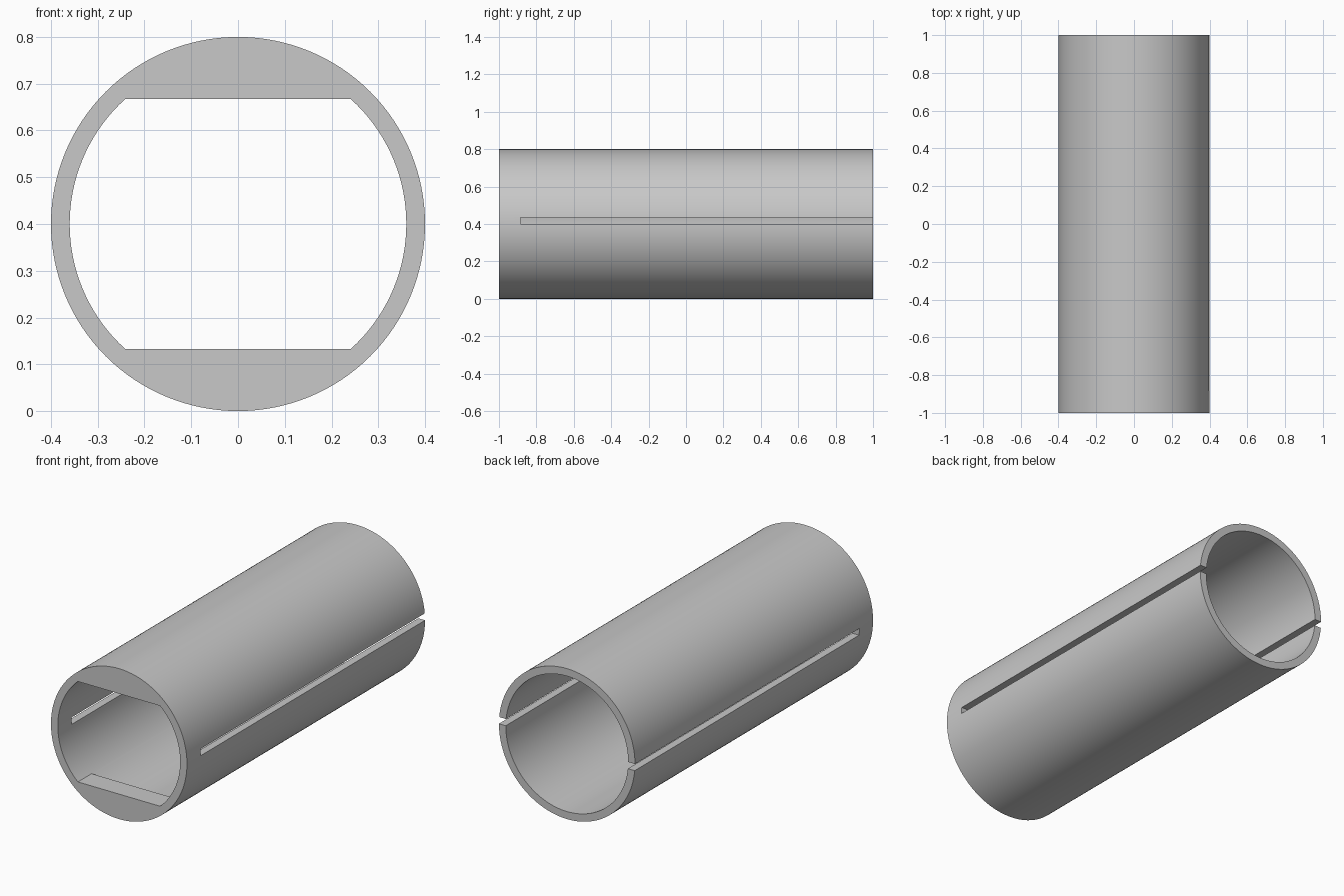
import bpy
import math

RADIUS, BORE, LENGTH = 0.40, 0.36, 2.0
STEP_Y = -0.885      # back of the front collar, and start of the slots
FLAT = 0.267         # distance of the collar flats from the axis
SLOT = 0.036

cube = bpy.data.objects.get("Cube")
if cube:
    bpy.data.objects.remove(cube, do_unlink=True)

grey = bpy.data.materials.new("plain grey")
grey.use_nodes = True
colour = (0.58, 0.58, 0.58, 1)
grey.diffuse_color = colour
grey.node_tree.nodes["Principled BSDF"].inputs["Base Color"].default_value = colour


def rod(name, radius, length):
    """Cylinder lying along y at the height of the tube axis."""
    bpy.ops.mesh.primitive_cylinder_add(
        vertices=128, radius=radius, depth=length,
        location=(0, 0, RADIUS), rotation=(math.pi / 2, 0, 0))
    ob = bpy.context.object
    ob.name = name
    bpy.ops.object.transform_apply(location=True, rotation=True, scale=True)
    return ob


def block(name, low, high):
    """Box between two opposite corners."""
    bpy.ops.mesh.primitive_cube_add(
        size=1, location=[(a + b) / 2 for a, b in zip(low, high)])
    ob = bpy.context.object
    ob.name = name
    ob.scale = [b - a for a, b in zip(low, high)]
    bpy.ops.object.transform_apply(location=True, rotation=True, scale=True)
    return ob


def cut(target, cutter):
    """Subtract the cutter from the target and discard it."""
    mod = target.modifiers.new("cut", "BOOLEAN")
    mod.operation = "DIFFERENCE"
    mod.solver = "EXACT"
    mod.object = cutter
    bpy.context.view_layer.objects.active = target
    bpy.ops.object.modifier_apply(modifier=mod.name)
    bpy.data.objects.remove(cutter, do_unlink=True)


tube = rod("slotted_tube", RADIUS, LENGTH)
bore = rod("bore_cutter", BORE, LENGTH + 0.4)

# Front collar: trim the bore above and below so two flats remain
for side in (-1, 1):
    z = sorted((RADIUS + side * FLAT, RADIUS + side * 0.6))
    cut(bore, block("flat_trimmer", (-1, -2, z[0]), (1, STEP_Y, z[1])))
cut(tube, bore)

# Side slots, open at the back, half a turn apart
for side in (-1, 1):
    x = sorted((side * 0.2, side * 0.6))
    z = sorted((RADIUS, RADIUS + side * SLOT))
    cut(tube, block("slot_cutter", (x[0], STEP_Y, z[0]), (x[1], 1.2, z[1])))

# Finish
tube.data.materials.clear()
tube.data.materials.append(grey)
for face in tube.data.polygons:
    face.material_index = 0
bpy.ops.object.select_all(action="DESELECT")
tube.select_set(True)
bpy.context.view_layer.objects.active = tube
bpy.ops.object.shade_smooth_by_angle(angle=math.radians(30))
